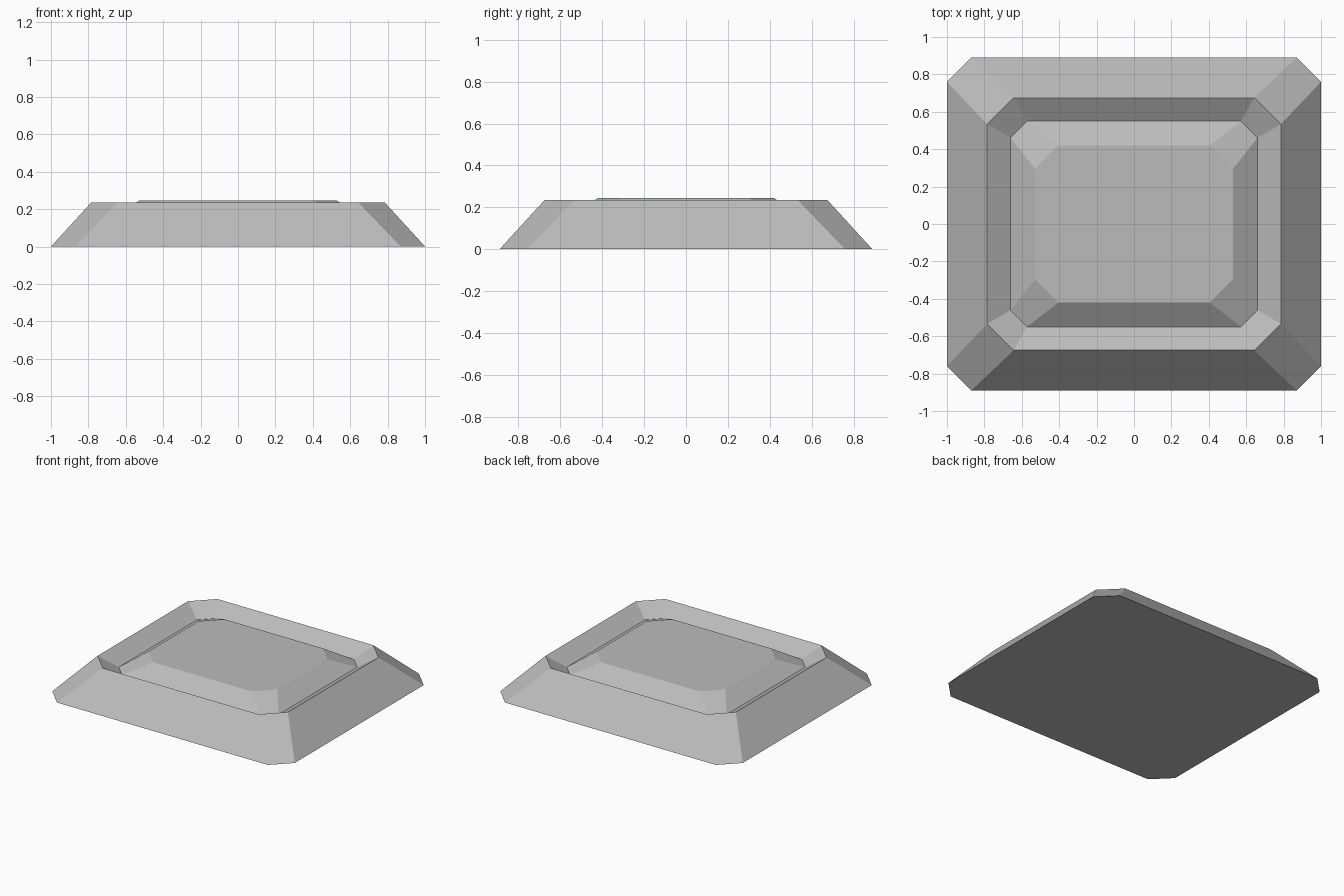
import bpy
import bmesh

if "Cube" in bpy.data.objects:
    bpy.data.objects.remove(bpy.data.objects["Cube"], do_unlink=True)

grey = bpy.data.materials.new("light_grey")
grey.use_nodes = True
colour = (0.5, 0.5, 0.5, 1)
grey.diffuse_color = colour
grey.node_tree.nodes["Principled BSDF"].inputs["Base Color"].default_value = colour


def ring(bm, hx, hy, cut, z):
    """Rectangle with cut corners, counter-clockwise."""
    pts = [(hx, hy - cut), (hx - cut, hy), (cut - hx, hy), (-hx, hy - cut),
           (-hx, cut - hy), (cut - hx, -hy), (hx - cut, -hy), (hx, cut - hy)]
    return [bm.verts.new((x, y, z)) for x, y in pts]


def cut_corner_solid(name, sections):
    """Joins the cut-corner sections from bottom to top and caps both ends."""
    bm = bmesh.new()
    rings = [ring(bm, *s) for s in sections]
    for low, high in zip(rings, rings[1:]):
        for i in range(8):
            j = (i + 1) % 8
            bm.faces.new((low[i], low[j], high[j], high[i]))
    bm.faces.new(rings[0][::-1])
    bm.faces.new(rings[-1])
    bmesh.ops.recalc_face_normals(bm, faces=bm.faces)
    mesh = bpy.data.meshes.new(name)
    bm.to_mesh(mesh)
    bm.free()
    mesh.materials.append(grey)
    obj = bpy.data.objects.new(name, mesh)
    bpy.context.collection.objects.link(obj)
    return obj


# Sloped frame, groove and raised bevelled panel in one shell
cut_corner_solid("bevelled_plinth", [
    (1.0, 0.89, 0.13, 0),           # base
    (0.785, 0.675, 0.142, 0.235),   # rim
    (0.66, 0.55, 0.088, 0.157),     # groove
    (0.53, 0.42, 0.125, 0.245),     # panel top
])
